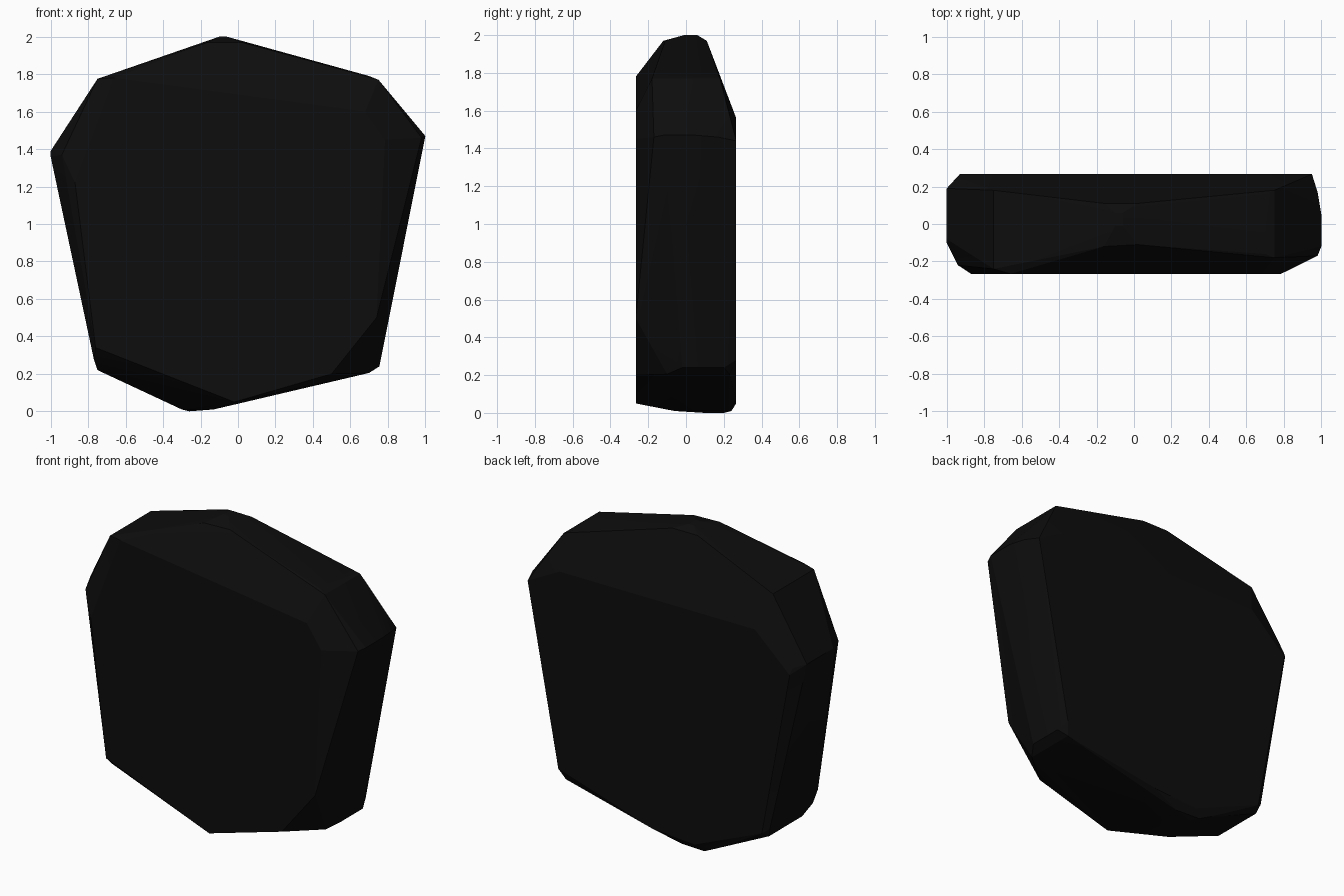
import bpy, bmesh, math

# Cross-section outlines (x, z) of the flat front and back faces
front_y, back_y = -0.266, 0.266
front = [(-0.76, 0.34), (-0.02, 0.05), (0.5, 0.2), (0.74, 0.5), (0.785, 1.45),
         (0.68, 1.6), (-0.66, 1.78), (-0.87, 1.22)]
back = [(-0.73, 0.25), (-0.25, 0.05), (0.05, 0.07), (0.73, 0.28), (0.95, 1.44),
        (0.72, 1.56), (-0.68, 1.56), (-0.93, 1.33)]

# Chipped rim: (x, z, y near the front, y near the back)
rim = [(-0.10, 2.0, -0.01, 0.06), (-0.06, 2.0, -0.01, 0.06),
       (-0.16, 1.97, -0.12, 0.11), (0.02, 1.97, -0.11, 0.11),
       (0.70, 1.79, -0.16, 0.16), (0.75, 1.77, -0.18, 0.18),
       (1.0, 1.47, -0.12, 0.05), (0.98, 1.46, -0.17, 0.17),
       (0.755, 0.24, -0.02, 0.20), (0.70, 0.205, -0.10, 0.23),
       (-0.13, 0.01, -0.06, 0.23), (-0.30, 0.01, -0.04, 0.24),
       (-0.26, 0.0, 0.10, 0.20), (-0.38, 0.05, -0.06, 0.25),
       (-0.75, 0.22, -0.12, 0.22), (-0.77, 0.28, -0.20, 0.24),
       (-1.0, 1.36, -0.10, 0.15), (-1.0, 1.39, -0.08, 0.19),
       (-0.94, 1.37, -0.22, 0.25), (-0.75, 1.775, -0.24, 0.18)]

points = [(x, front_y, z) for x, z in front] + [(x, back_y, z) for x, z in back]
points += [(x, y, z) for x, z, *ys in rim for y in ys]

# Stone slab: hull round the outlines, with coplanar triangles merged
bm = bmesh.new()
for p in points:
    bm.verts.new(p)
hull = bmesh.ops.convex_hull(bm, input=bm.verts)
loose = [v for v in bm.verts if not v.link_faces]
bmesh.ops.delete(bm, geom=loose, context='VERTS')
bmesh.ops.dissolve_limit(bm, angle_limit=math.radians(1),
                         verts=bm.verts, edges=bm.edges)
bmesh.ops.recalc_face_normals(bm, faces=bm.faces)
mesh = bpy.data.meshes.new("stone_slab")
bm.to_mesh(mesh)
bm.free()
slab = bpy.data.objects.new("stone_slab", mesh)
bpy.context.collection.objects.link(slab)

# Near-black stone
mat = bpy.data.materials.new("black_stone")
mat.diffuse_color = (0.004, 0.004, 0.004, 1)
mesh.materials.append(mat)

# Soften the shallow creases only
bpy.context.view_layer.objects.active = slab
slab.select_set(True)
bpy.ops.object.shade_smooth_by_angle(angle=math.radians(15))
